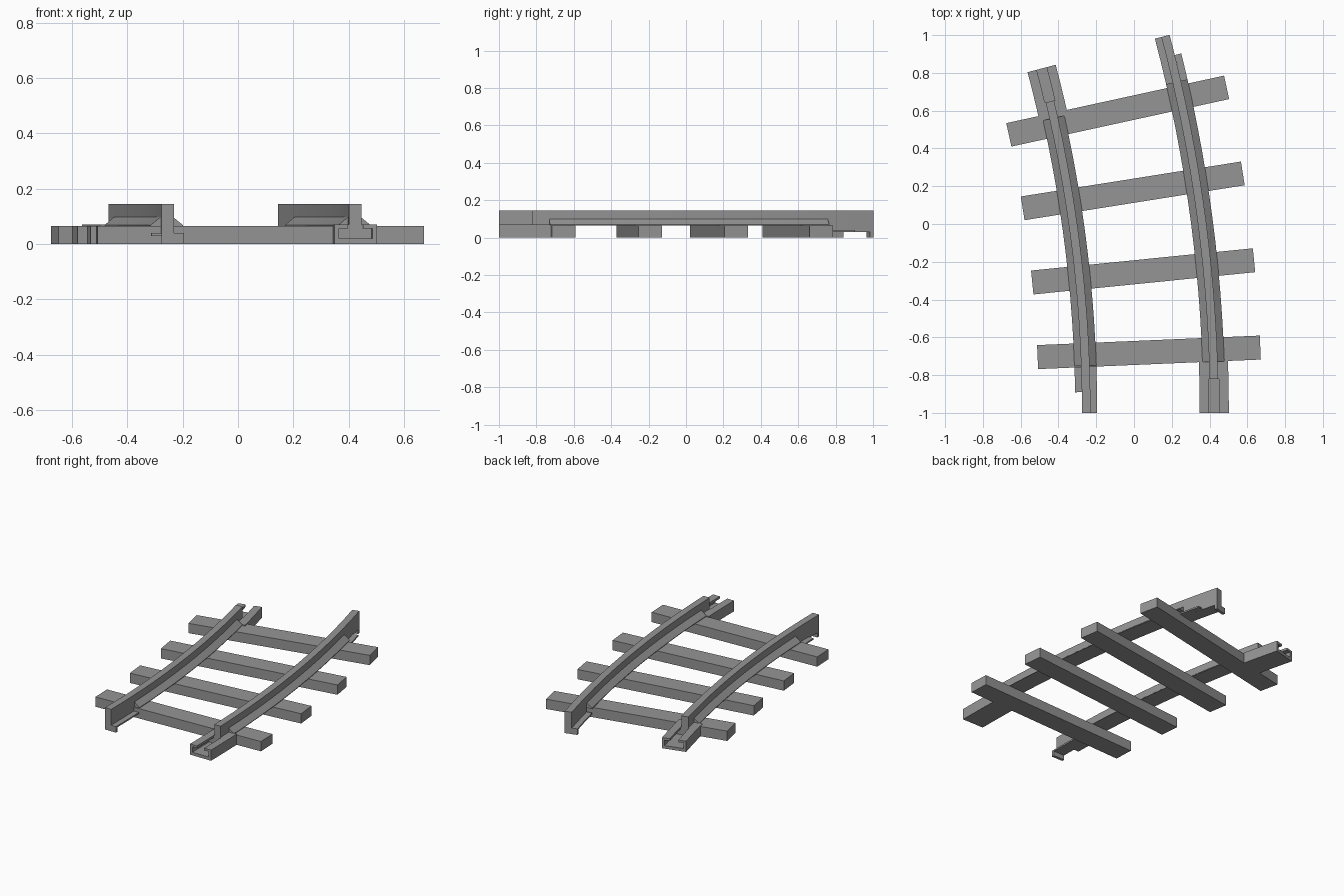
import bpy, bmesh, math

if "Cube" in bpy.data.objects:
    bpy.data.objects.remove(bpy.data.objects["Cube"])

R = 7.5                      # centreline radius of the bend
TURN = math.radians(14.75)   # total angle of the bend
CX, CY = 0.086 - R, -1.0     # centre of the bend
GAUGE = 0.339                # half distance between the rails

grey = bpy.data.materials.new("track_grey")
grey.diffuse_color = (0.30, 0.30, 0.30, 1)
grey.use_nodes = True
grey.node_tree.nodes["Principled BSDF"].inputs["Base Color"].default_value = grey.diffuse_color


def place(radius, angle, z):
    return (CX + radius * math.cos(angle), CY + radius * math.sin(angle), z)


def finish(name, bm):
    bmesh.ops.recalc_face_normals(bm, faces=bm.faces)
    mesh = bpy.data.meshes.new(name)
    bm.to_mesh(mesh)
    bm.free()
    mesh.materials.append(grey)
    obj = bpy.data.objects.new(name, mesh)
    bpy.context.collection.objects.link(obj)
    bpy.ops.object.select_all(action='DESELECT')
    obj.select_set(True)
    bpy.context.view_layer.objects.active = obj
    bpy.ops.object.shade_smooth_by_angle(angle=math.radians(20))


def sweep(name, profile, r0, s0, s1, flip):
    """Sweep an (offset, height) profile along the bend from length s0 to s1."""
    bm = bmesh.new()
    steps = max(2, round((s1 - s0) / 0.12))
    rings = []
    for i in range(steps + 1):
        a = (s0 + (s1 - s0) * i / steps) / r0
        if flip:
            a = TURN - a
        rings.append([bm.verts.new(place(r0 + (-o if flip else o), a, z)) for o, z in profile])
    n = len(profile)
    for p, q in zip(rings, rings[1:]):
        for j in range(n):
            k = (j + 1) % n
            bm.faces.new((p[j], p[k], q[k], q[j]))
    bm.faces.new(rings[0])
    bm.faces.new(rings[-1][::-1])
    finish(name, bm)


def rect(o0, o1, z0, z1):
    return [(o0, z0), (o1, z0), (o1, z1), (o0, z1)]


# Cross-sections
H, FOOT = 0.0225, 0.058
TOP = 0.145
RAIL = [(-FOOT, 0.065), (FOOT, 0.065), (FOOT, 0.069), (H, 0.098), (H, TOP),
        (-H, TOP), (-H, 0.098), (-FOOT, 0.069)]
SOCKET = [(-0.077, 0), (0.077, 0), (0.077, 0.071), (0.027, 0.071), (0.027, 0.056),
          (0.06, 0.056), (0.06, 0.02), (-0.06, 0.02), (-0.06, 0.056),
          (-0.027, 0.056), (-0.027, 0.071), (-0.077, 0.071)]

# Two rails: the left one is the right one turned end for end
for side, r0, flip in (("right", R + GAUGE, False), ("left", R - GAUGE, True)):
    L = r0 * TURN
    parts = (
        ("rail", RAIL, 0.27, L - 0.25),
        ("rail_socket_end", rect(-H, H, 0.071, TOP), 0.18, 0.27),
        ("rail_plug_end", rect(-H, H, 0.03, TOP), L - 0.25, L),
        ("socket", SOCKET, 0, 0.18),
        ("socket_block", rect(-0.077, 0.077, 0, 0.071), 0.18, 0.275),
        ("plug_inner_flange", rect(-FOOT, -H, 0.03, 0.04), L - 0.25, L),
        ("plug_outer_flange", rect(H, FOOT, 0.03, 0.04), L - 0.25, L - 0.11),
        ("plug_hook", rect(-FOOT, H, 0, 0.03), L - 0.018, L),
    )
    for name, profile, s0, s1 in parts:
        sweep(f"{side}_{name}", profile, r0, s0, s1, flip)

# Sleepers, set square to the bend
for i in range(4):
    a = math.radians(2.45 + i * (14.75 - 4.9) / 3)
    bm = bmesh.new()
    bmesh.ops.create_cube(bm, size=1)
    for v in bm.verts:
        u, w = R + v.co.x * 1.18, v.co.y * 0.127
        v.co = (CX + u * math.cos(a) - w * math.sin(a),
                CY + u * math.sin(a) + w * math.cos(a), (v.co.z + 0.5) * 0.065)
    finish(f"sleeper_{i + 1}", bm)
